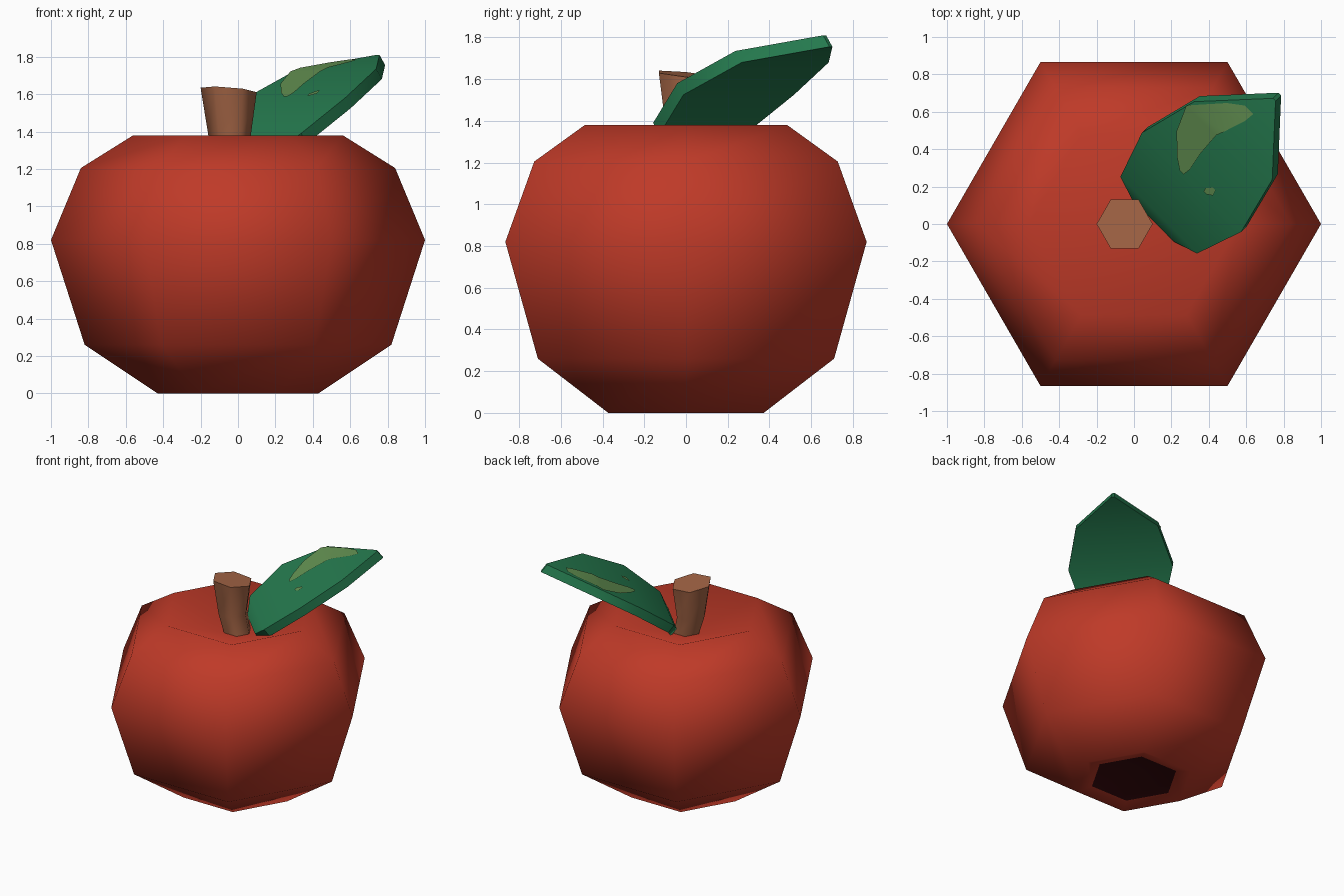
import bpy, bmesh, math
from mathutils import Vector

if "Cube" in bpy.data.objects:
    bpy.data.objects.remove(bpy.data.objects["Cube"])


def material(name, rgb):
    m = bpy.data.materials.new(name)
    m.diffuse_color = (*rgb, 1)
    m.use_nodes = True
    m.node_tree.nodes["Principled BSDF"].inputs["Base Color"].default_value = m.diffuse_color
    return m


RED = material("apple red", (0.52, 0.042, 0.021))
DARK = material("dark maroon", (0.04, 0.003, 0.004))
BROWN = material("bark brown", (0.37, 0.13, 0.06))
GREEN = material("leaf green", (0.018, 0.19, 0.075))
OLIVE = material("light olive", (0.12, 0.27, 0.08))


def finish(bm, name, mats, angle):
    bmesh.ops.recalc_face_normals(bm, faces=bm.faces)
    me = bpy.data.meshes.new(name)
    bm.to_mesh(me)
    bm.free()
    ob = bpy.data.objects.new(name, me)
    bpy.context.collection.objects.link(ob)
    for m in mats:
        me.materials.append(m)
    bpy.ops.object.select_all(action='DESELECT')
    ob.select_set(True)
    bpy.context.view_layer.objects.active = ob
    if angle is None:
        bpy.ops.object.shade_smooth()
    else:
        bpy.ops.object.shade_smooth_by_angle(angle=math.radians(angle))
    return ob


def hex_ring(bm, r, centre, tilt=(0, 0)):
    ring = []
    for i in range(6):
        a = math.radians(60 * i)
        x, y = r * math.cos(a), r * math.sin(a)
        ring.append(bm.verts.new((centre[0] + x, centre[1] + y,
                                  centre[2] + tilt[0] * x + tilt[1] * y)))
    return ring


def bridge(bm, a, b):
    n = len(a)
    return [bm.faces.new((a[i], a[(i + 1) % n], b[(i + 1) % n], b[i])) for i in range(n)]


def fan(bm, ring, point):
    c = bm.verts.new(point)
    return [bm.faces.new((ring[i], ring[(i + 1) % 6], c)) for i in range(6)]


# Apple body: six-sided lathe with a dimple at each end, dark bottom dimple
bm = bmesh.new()
profile = [(0.32, 0.025), (0.43, 0), (0.82, 0.26), (1.0, 0.82), (0.84, 1.205), (0.56, 1.38)]
rings = [hex_ring(bm, r, (0, 0, z)) for r, z in profile]
for a, b in zip(rings, rings[1:]):
    bridge(bm, a, b)
for f in fan(bm, rings[0], (0, 0, 0.09)):
    f.material_index = 1
fan(bm, rings[-1], (0, 0, 1.2))
finish(bm, "apple_body", [RED, DARK], None)

# Stem: bent six-sided post with a slightly tilted top
bm = bmesh.new()
rings = [hex_ring(bm, 0.10, (0.01, 0, 1.17)),
         hex_ring(bm, 0.112, (-0.045, 0, 1.37)),
         hex_ring(bm, 0.15, (-0.05, 0, 1.622), (-0.08, -0.1))]
for a, b in zip(rings, rings[1:]):
    bridge(bm, a, b)
bm.faces.new(rings[0])
bm.faces.new(rings[-1])
finish(bm, "stem", [BROWN], 65)

# Leaf: rows of (distance along diagonal, half width, height)
ROWS = [(0.085, 0.16, 1.30), (0.127, 0.29, 1.39), (0.375, 0.375, 1.58),
        (0.69, 0.295, 1.735), (1.0, 0.01, 1.81)]
MID = 0.06
S = math.sqrt(0.5)


def leaf_point(u, w, z):
    return Vector(((u + w) * S, (u - w) * S, z))


def height(u):
    for (u0, _, z0), (u1, _, z1) in zip(ROWS, ROWS[1:]):
        if u <= u1:
            return z0 + (z1 - z0) * (u - u0) / (u1 - u0)
    return ROWS[-1][2]


bm = bmesh.new()
drop = Vector((0.03, 0.03, -0.055))
left, right = [], []
for u, h, z in ROWS:
    left.append(leaf_point(u, MID - h, z))
    right.append(leaf_point(u, MID + h, z))
outline = left + right[::-1]
top = [bm.verts.new(p) for p in outline]
low = [bm.verts.new(p + drop) for p in outline]
bridge(bm, top, low)
n = len(outline)
for layer in (top, low):
    for i in range(len(ROWS) - 1):
        bm.faces.new((layer[i], layer[i + 1], layer[n - 2 - i], layer[n - 1 - i]))
finish(bm, "leaf", [GREEN], 35)


# Leaf highlights: thin plates following the top of the leaf
def highlight(name, strips):
    bm = bmesh.new()
    lift = Vector((-0.003, -0.003, 0.006))
    pairs = [[bm.verts.new(leaf_point(u, w, height(u)) + lift) for w in ws]
             for u, *ws in strips]
    for a, b in zip(pairs, pairs[1:]):
        f = bm.faces.new((a[0], a[1], b[1], b[0]))
    ob = finish(bm, name, [OLIVE], 35)
    if ob.data.polygons[0].normal.z < 0:
        ob.data.flip_normals()


highlight("leaf_highlight", [(0.38, -0.03, 0.0), (0.42, -0.09, 0.005), (0.516, -0.19, -0.015),
                             (0.65, -0.25, -0.025), (0.69, -0.215, -0.01),
                             (0.813, -0.106, 0.03), (0.87, -0.03, 0.035)])
highlight("leaf_spot", [(0.39, 0.14, 0.16), (0.41, 0.135, 0.19), (0.44, 0.16, 0.18)])
